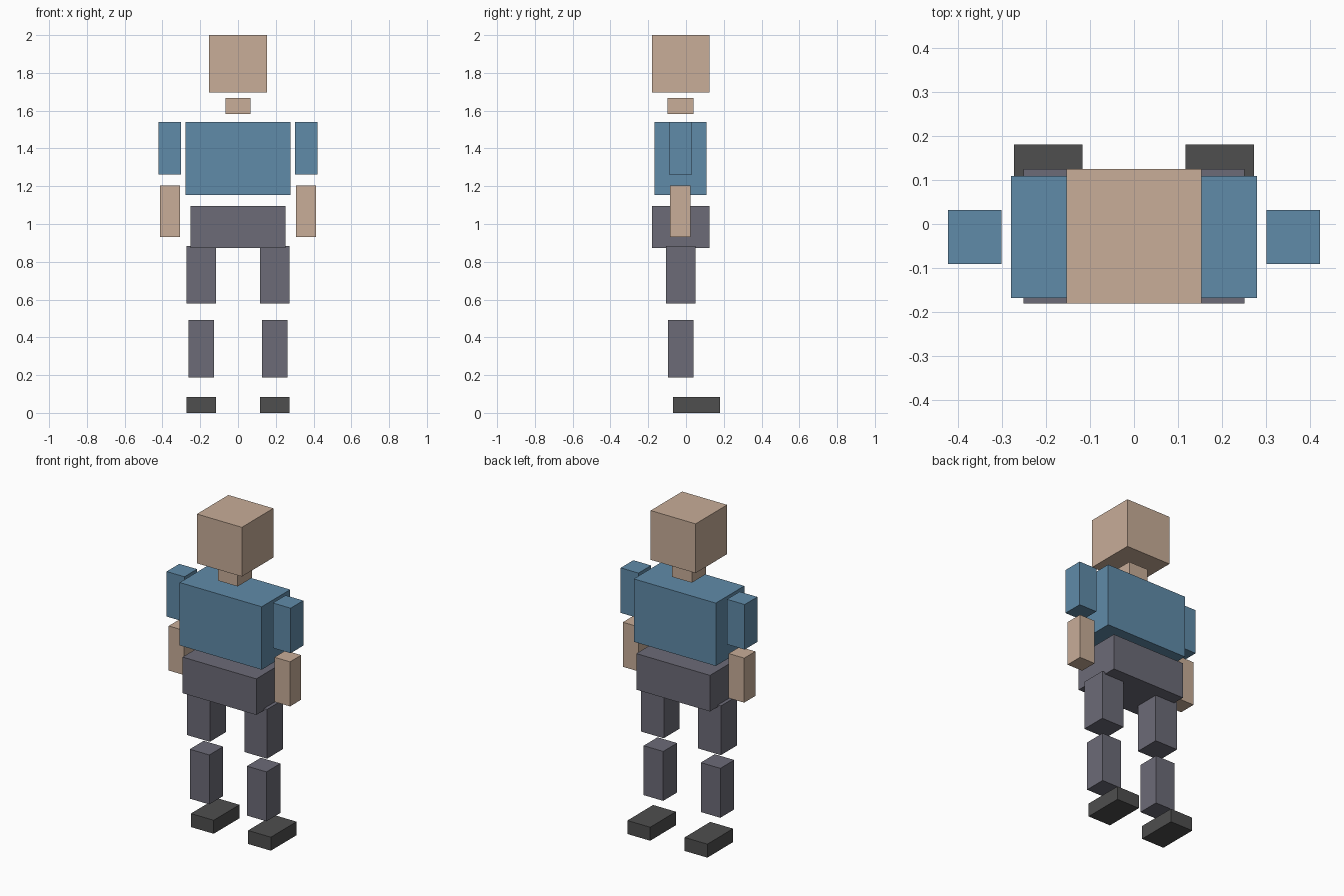
import bpy
import bmesh
from mathutils import Matrix, Vector

default = bpy.data.objects.get("Cube")
if default:
    bpy.data.objects.remove(default, do_unlink=True)


def make_material(name, rgb):
    """Flat material from 0-255 display colour, converted to linear."""
    linear = [((c / 255 + 0.055) / 1.055) ** 2.4 for c in rgb]
    mat = bpy.data.materials.new(name)
    mat.use_nodes = True
    mat.diffuse_color = (*linear, 1)
    bsdf = mat.node_tree.nodes["Principled BSDF"]
    bsdf.inputs["Base Color"].default_value = (*linear, 1)
    bsdf.inputs["Roughness"].default_value = 0.9
    return mat


skin = make_material("skin", (200, 173, 152))
shirt = make_material("shirt blue", (96, 139, 169))
trousers = make_material("trouser grey", (108, 107, 119))
shoe = make_material("shoe charcoal", (78, 78, 78))


def box(name, x, y, z, mat):
    """Box spanning the (min, max) range on each axis."""
    low, high = Vector((x[0], y[0], z[0])), Vector((x[1], y[1], z[1]))
    bm = bmesh.new()
    bmesh.ops.create_cube(bm, size=1, matrix=Matrix.Diagonal((*(high - low), 1)))
    mesh = bpy.data.meshes.new(name)
    bm.to_mesh(mesh)
    bm.free()
    mesh.materials.append(mat)
    obj = bpy.data.objects.new(name, mesh)
    obj.location = (low + high) / 2
    bpy.context.collection.objects.link(obj)


def centre_box(name, half_width, y, z, mat):
    box(name, (-half_width, half_width), y, z, mat)


def paired_box(name, x, y, z, mat):
    box("left_" + name, x, y, z, mat)
    box("right_" + name, (-x[1], -x[0]), y, z, mat)


# Head, neck and body
centre_box("head", 0.153, (-0.181, 0.125), (1.697, 2.0), skin)
centre_box("neck", 0.067, (-0.099, 0.039), (1.582, 1.667), skin)
centre_box("torso", 0.279, (-0.168, 0.109), (1.153, 1.54), shirt)
centre_box("pelvis", 0.251, (-0.181, 0.125), (0.872, 1.094), trousers)

# Arms
paired_box("upper_arm", (0.301, 0.422), (-0.091, 0.032), (1.263, 1.54), shirt)
paired_box("forearm", (0.307, 0.413), (-0.084, 0.024), (0.931, 1.205), skin)

# Legs and feet
paired_box("thigh", (0.117, 0.272), (-0.106, 0.049), (0.58, 0.883), trousers)
paired_box("shin", (0.128, 0.261), (-0.096, 0.039), (0.188, 0.492), trousers)
paired_box("foot", (0.117, 0.272), (-0.069, 0.181), (0.0, 0.083), shoe)
